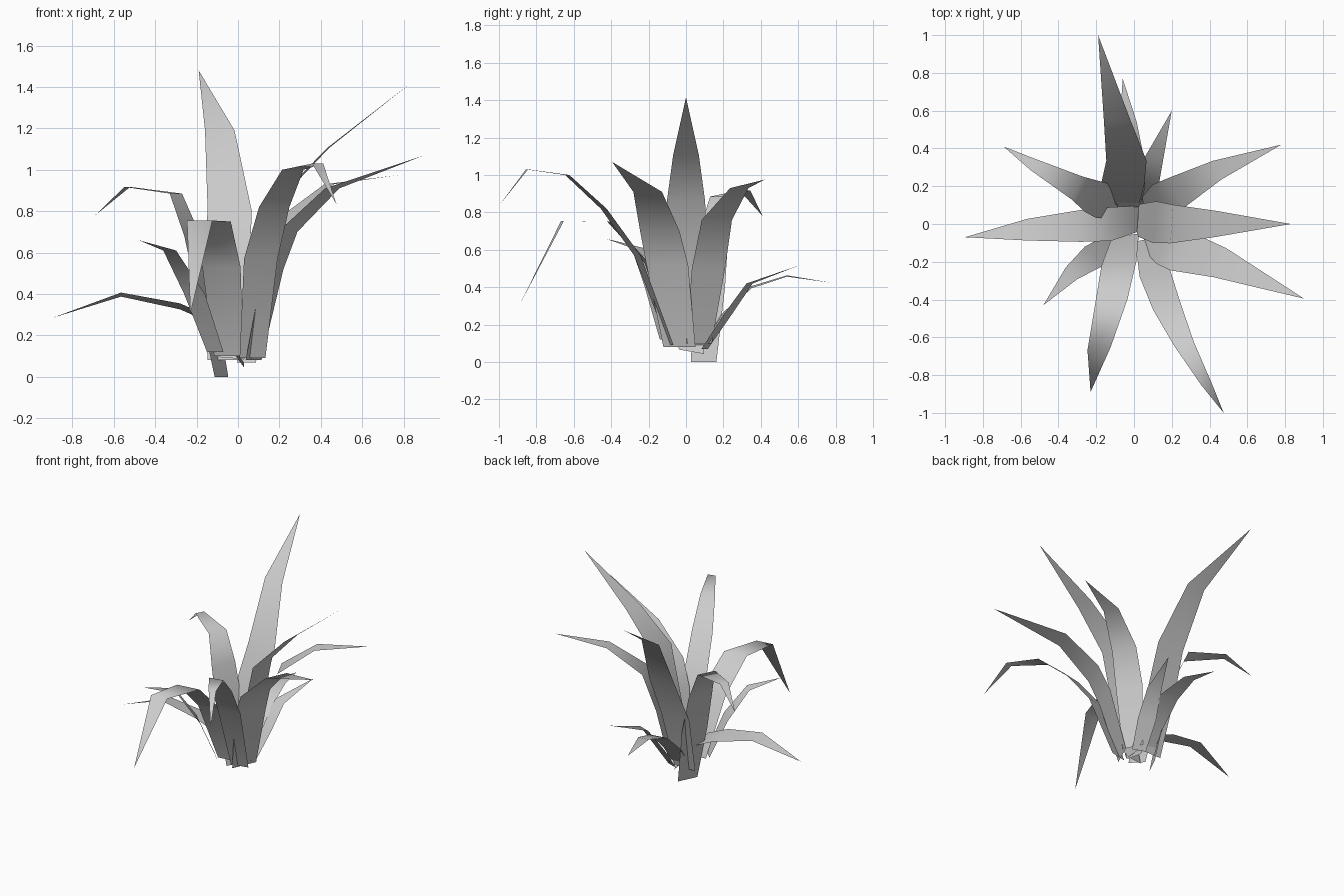
import bpy
import math
from mathutils import Vector

cube = bpy.data.objects.get("Cube")
if cube:
    bpy.data.objects.remove(cube, do_unlink=True)

# One plain grey for the whole plant
grey = bpy.data.materials.new("leaf_grey")
grey.use_nodes = True
colour = (0.6, 0.6, 0.6, 1)
grey.diffuse_color = colour
grey.node_tree.nodes["Principled BSDF"].inputs["Base Color"].default_value = colour

# Leaf outline: share of the length -> share of the greatest half width
OUTLINE = [(0, .75), (.25, 1), (.5, .9), (.7, .6), (1, 0)]


def half_width(share):
    for (t0, w0), (t1, w1) in zip(OUTLINE, OUTLINE[1:]):
        if share <= t1:
            return w0 + (w1 - w0) * (share - t0) / (t1 - t0)
    return 0


def leaf(name, heading, width, *spine, lean=0):
    """Flat folded strip along a spine, ending in a point; lean tips it sideways."""
    angle = math.radians(heading)
    across = Vector((math.sin(angle), -math.cos(angle), lean))
    points = [Vector(p) for p in spine]
    lengths = [0]
    for a, b in zip(points, points[1:]):
        lengths.append(lengths[-1] + (b - a).length)

    verts, faces = [], []
    for point, length in zip(points[:-1], lengths):
        offset = across * width * half_width(length / lengths[-1])
        verts += [point - offset, point + offset]
    verts.append(points[-1])
    last = len(verts) - 1
    for i in range(0, last - 2, 2):
        faces.append((i, i + 1, i + 3, i + 2))
    faces.append((last - 2, last - 1, last))

    mesh = bpy.data.meshes.new(name)
    mesh.from_pydata(verts, [], faces)
    mesh.materials.append(grey)
    for polygon in mesh.polygons:
        polygon.use_smooth = True
    obj = bpy.data.objects.new(name, mesh)
    bpy.context.collection.objects.link(obj)
    return obj


# Tall upright leaves
leaf("tall_back_leaf", 90, .115,
     (-.06, .1, .08), (-.06, .21, .5), (-.04, .335, .8),
     (-.088, .545, 1.19), (-.19, 1, 1.48))
leaf("tall_left_leaf", 356, .113,
     (.02, .02, .09), (.11, .01, .45), (.2, 0, .86),
     (.435, 0, 1.105), (.83, 0, 1.415))
leaf("front_left_leaf", 336, .125,
     (.075, -.035, .08), (.17, -.1, .52), (.24, -.14, .7),
     (.455, -.205, .91), (.9, -.395, 1.07))
leaf("back_left_leaf", 25, .1,
     (.07, .07, .1), (.14, .12, .5), (.225, .165, .76),
     (.44, .285, .93), (.78, .42, .975))

# Arching leaves with drooping tips
leaf("front_arching_leaf", 282, .085,
     (.07, -.08, .09), (.11, -.26, .57), (.175, -.44, .82),
     (.265, -.635, 1), (.385, -.85, 1.03), (.475, -1, .835))
leaf("front_drooping_leaf", 277, .095,
     (-.045, -.06, .1), (-.08, -.21, .53), (-.12, -.41, .75),
     (-.185, -.66, .755), (-.23, -.89, .305))
leaf("back_right_leaf", 154, .1,
     (-.08, .095, 0), (-.155, .12, .4), (-.22, .145, .68),
     (-.3, .19, .885), (-.535, .315, .917), (-.69, .41, .78))

# Short, low leaves
leaf("front_right_leaf", 225, .075,
     (-.11, -.1, .12), (-.21, -.17, .4), (-.33, -.26, .61),
     (-.48, -.43, .66))
leaf("low_right_leaf", 180, .09,
     (.03, .03, .055), (-.12, 0, .27), (-.28, -.01, .34),
     (-.565, -.03, .397), (-.895, -.07, .285), lean=-.17)
leaf("low_back_leaf", 90, .08,
     (-.03, .09, .09), (-.02, .19, .25), (-.02, .35, .4),
     (-.03, .54, .46), (-.06, .77, .425), lean=-.08)
leaf("low_back_left_leaf", 70, .065,
     (.04, .1, .07), (.07, .22, .25), (.105, .34, .42),
     (.2, .6, .515))
